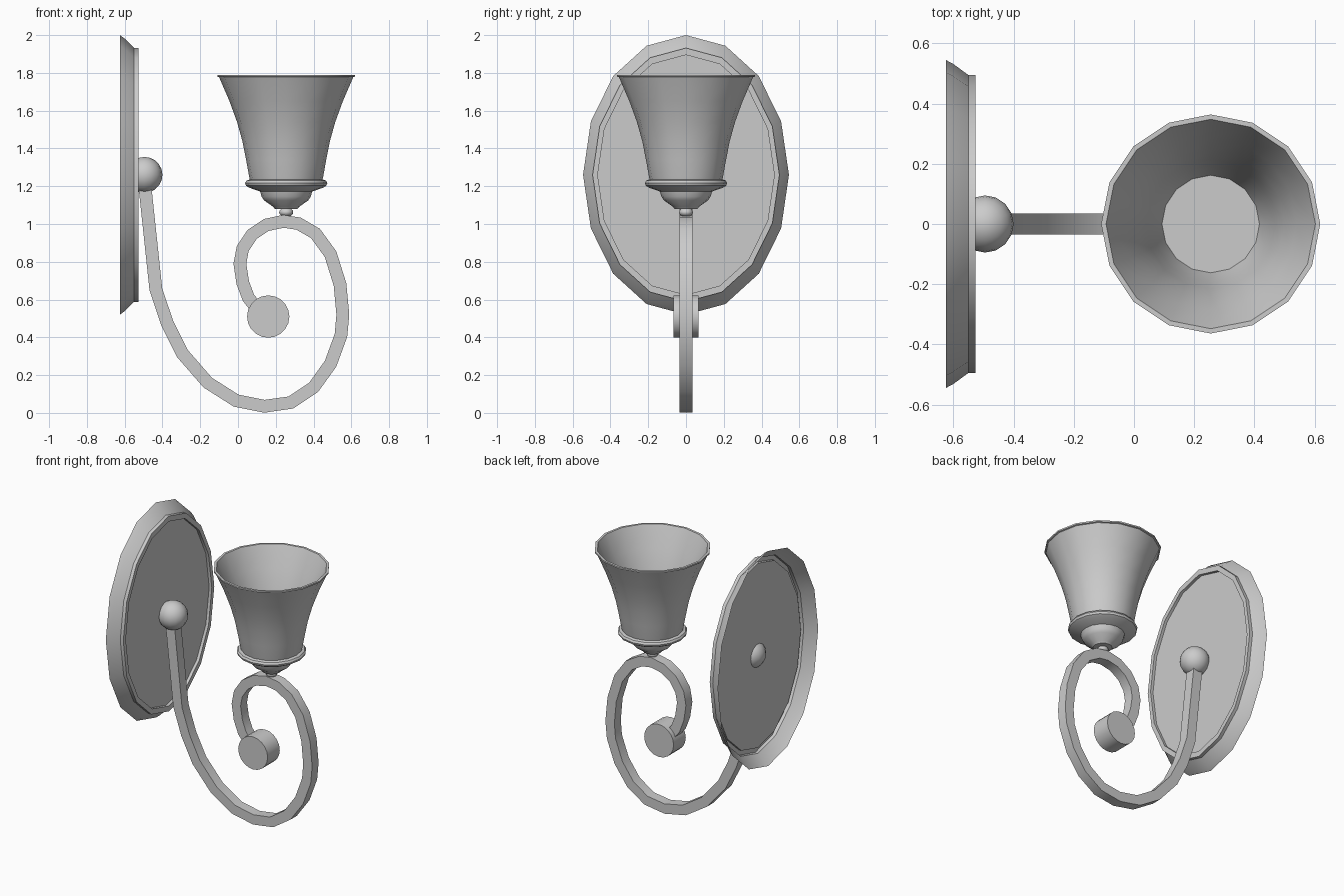
import bpy, bmesh, math
from mathutils import Matrix, Vector

if "Cube" in bpy.data.objects:
    bpy.data.objects.remove(bpy.data.objects["Cube"])


def finish(name, bm, angle=35):
    mesh = bpy.data.meshes.new(name)
    bm.to_mesh(mesh)
    bm.free()
    ob = bpy.data.objects.new(name, mesh)
    bpy.context.collection.objects.link(ob)
    bpy.ops.object.select_all(action='DESELECT')
    ob.select_set(True)
    bpy.context.view_layer.objects.active = ob
    bpy.ops.object.shade_smooth_by_angle(angle=math.radians(angle))
    return ob


def skin(bm, rings):
    for a, b in zip(rings, rings[1:]):
        n = len(a)
        for j in range(n):
            k = (j + 1) % n
            bm.faces.new((a[j], a[k], b[k], b[j]))


def lathe(name, profile, place, n=16, base=True, angle=35):
    """Turn (radius, height) points; place maps local x, y, z to the world."""
    bm = bmesh.new()
    rings = []
    for r, h in profile:
        turns = [2 * math.pi * j / n for j in range(n)]
        rings.append([bm.verts.new(place(r * math.cos(t), r * math.sin(t), h)) for t in turns])
    skin(bm, rings)
    bm.faces.new(rings[-1])
    if base:
        bm.faces.new(rings[0][::-1])
    return finish(name, bm, angle)


def ball(name, centre, size):
    bm = bmesh.new()
    bmesh.ops.create_uvsphere(bm, u_segments=16, v_segments=10, radius=1,
                              matrix=Matrix.Translation(centre) @ Matrix.Diagonal((*size, 1)))
    return finish(name, bm, 60)


# Oval wall plate: flared rim, raised lip, recessed face, open at the back
lathe("wall_plate",
      [(1, -0.625), (0.975, -0.60), (0.908, -0.55), (0.908, -0.527), (0.858, -0.527), (0.858, -0.547)],
      lambda x, y, z: (z, x * 0.545, 1.26 + y * 0.74), base=False)
ball("mount_ball", (-0.495, 0, 1.26), (0.095, 0.095, 0.095))

# Scrolled arm: rectangular strip swept along a path in the xz plane
path = [(-0.495, 1.22), (-0.435, 0.655), (-0.375, 0.475), (-0.295, 0.315), (-0.16, 0.16),
        (-0.01, 0.065), (0.14, 0.035), (0.28, 0.055), (0.40, 0.135), (0.49, 0.26),
        (0.545, 0.41), (0.555, 0.52), (0.54, 0.68), (0.49, 0.84), (0.41, 0.95),
        (0.32, 1.002), (0.24, 1.014), (0.15, 0.995), (0.075, 0.945), (0.025, 0.87),
        (0.01, 0.79), (0.025, 0.69), (0.055, 0.61), (0.11, 0.54)]
pts = [Vector(p) for p in path]
bm = bmesh.new()
rings = []
for i, p in enumerate(pts):
    d = (pts[min(i + 1, len(pts) - 1)] - pts[max(i - 1, 0)]).normalized()
    side = Vector((-d.y, d.x)) * 0.034
    rings.append([bm.verts.new((p.x + s * side.x, w * 0.035, p.y + s * side.y))
                  for s, w in ((1, 1), (1, -1), (-1, -1), (-1, 1))])
skin(bm, rings)
bm.faces.new(rings[0][::-1])
bm.faces.new(rings[-1])
bmesh.ops.recalc_face_normals(bm, faces=bm.faces)
arm = finish("scroll_arm", bm)

# Round stud at the scroll end
lathe("scroll_stud", [(0.112, -0.066), (0.112, 0.066)],
      lambda x, y, z: (0.16 + y, z, 0.51 + x), n=20)

# Neck ball, stepped cup and flared shade
CX = 0.255
ball("neck_ball", (CX, 0, 1.062), (0.037, 0.037, 0.025))
lathe("shade_cup",
      [(0.06, 1.08), (0.07, 1.092), (0.117, 1.125), (0.13, 1.145), (0.138, 1.172), (0.195, 1.192),
       (0.213, 1.203), (0.218, 1.217), (0.21, 1.23), (0.19, 1.237)],
      lambda x, y, z: (CX + x, y, z))
lathe("shade",
      [(0.19, 1.225), (0.196, 1.25), (0.212, 1.34), (0.232, 1.44), (0.26, 1.54), (0.30, 1.65),
       (0.355, 1.777), (0.364, 1.78), (0.364, 1.79), (0.348, 1.79), (0.285, 1.65), (0.245, 1.54),
       (0.215, 1.44), (0.195, 1.34), (0.162, 1.24)],
      lambda x, y, z: (CX + x, y, z))
